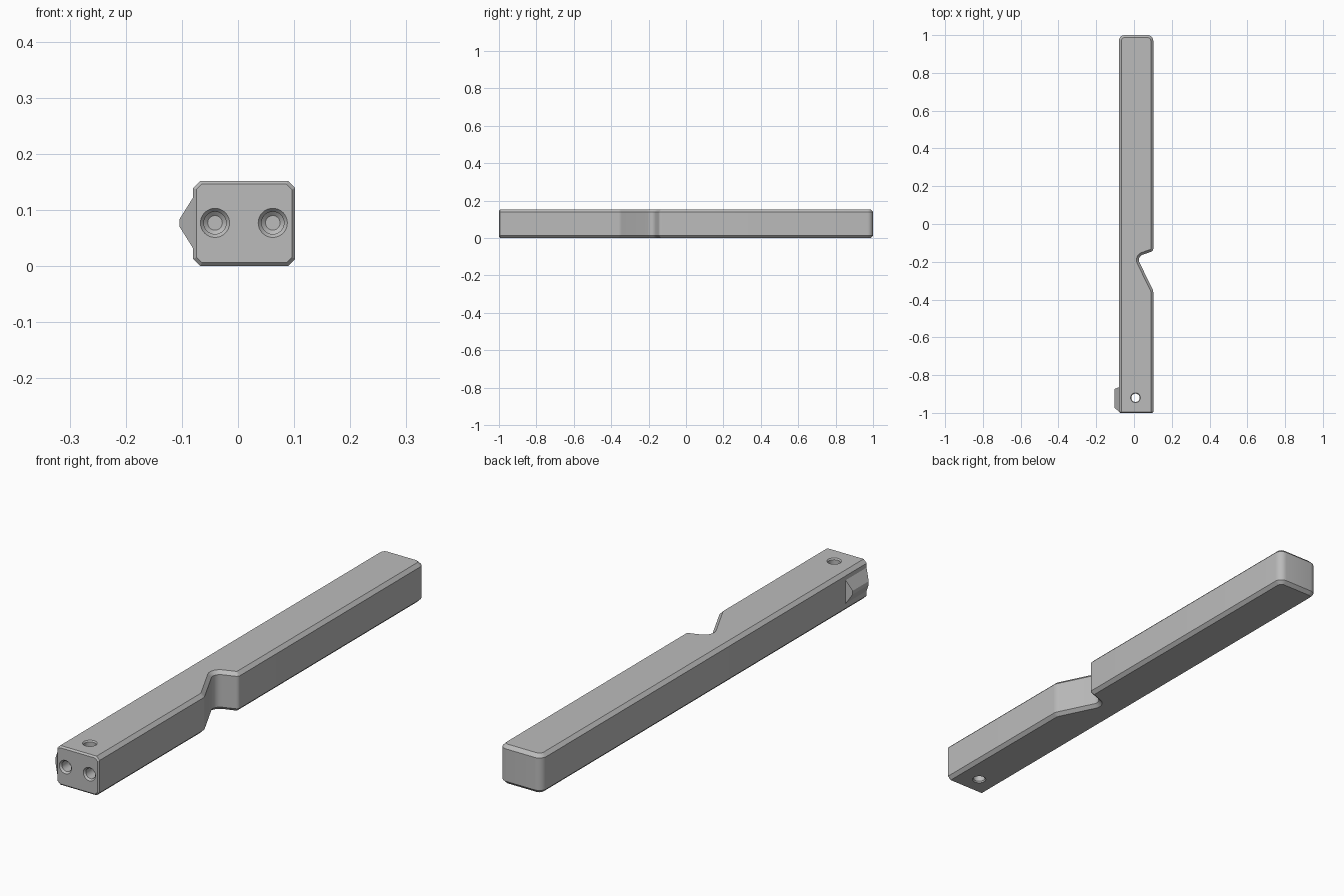
import bpy, bmesh, math
from mathutils import Vector, Matrix

if "Cube" in bpy.data.objects:
    bpy.data.objects.remove(bpy.data.objects["Cube"])

HEIGHT = 0.152
FRONT = -1.0

grey = bpy.data.materials.new("plain_grey")
grey.use_nodes = True
colour = (0.5, 0.5, 0.5, 1)
grey.diffuse_color = colour
grey.node_tree.nodes["Principled BSDF"].inputs["Base Color"].default_value = colour


def make_object(name, bm):
    bmesh.ops.recalc_face_normals(bm, faces=bm.faces[:])
    mesh = bpy.data.meshes.new(name)
    bm.to_mesh(mesh)
    bm.free()
    mesh.materials.append(grey)
    obj = bpy.data.objects.new(name, mesh)
    bpy.context.collection.objects.link(obj)
    return obj


def fillet(corners, steps=7):
    """Round each (x, y, radius) corner of a closed outline."""
    out = []
    for i, (x, y, r) in enumerate(corners):
        p = Vector((x, y))
        if r == 0:
            out.append(p)
            continue
        a = (Vector(corners[i - 1][:2]) - p).normalized()
        b = (Vector(corners[(i + 1) % len(corners)][:2]) - p).normalized()
        half = a.angle(b) / 2
        centre = p + (a + b).normalized() * r / math.sin(half)
        start = p + a * r / math.tan(half) - centre
        end = p + b * r / math.tan(half) - centre
        turn = start.angle_signed(end)
        for k in range(steps + 1):
            out.append(centre + Matrix.Rotation(-turn * k / steps, 2) @ start)
    return out


def turned_cutter(name, profile, location, axis):
    """Closed (radius, depth) profile turned about an axis."""
    bm = bmesh.new()
    verts = [bm.verts.new((r, 0, d)) for r, d in profile]
    edges = [bm.edges.new(pair) for pair in zip(verts, verts[1:])]
    bmesh.ops.spin(bm, geom=verts + edges, cent=(0, 0, 0), axis=(0, 0, 1),
                   angle=math.tau, steps=32)
    bmesh.ops.remove_doubles(bm, verts=bm.verts[:], dist=1e-5)
    turn = Vector((0, 0, 1)).rotation_difference(Vector(axis)).to_matrix().to_4x4()
    bm.transform(Matrix.Translation(location) @ turn)
    return make_object(name, bm)


# Bar outline with the hooked notch in its +x side
outline = fillet([
    (-0.08, FRONT, 0), (0.102, FRONT, 0),
    (0.102, -0.352, 0.04), (0.014, -0.174, 0.03), (0.102, -0.143, 0.016),
    (0.102, 1, 0.03), (-0.08, 1, 0.03)])
bm = bmesh.new()
base = bm.faces.new([bm.verts.new((p.x, p.y, 0)) for p in outline])
top = bmesh.ops.extrude_face_region(bm, geom=[base])["geom"]
bmesh.ops.translate(bm, verts=[g for g in top if isinstance(g, bmesh.types.BMVert)],
                    vec=(0, 0, HEIGHT))
bmesh.ops.recalc_face_normals(bm, faces=bm.faces[:])


def on_front(edge):
    return all(v.co.y < FRONT + 1e-4 for v in edge.verts)


# Broad chamfer along the top and bottom rims, fine one around the front end
rims = [e for e in bm.edges
        if abs(e.verts[0].co.z - e.verts[1].co.z) < 1e-5 and not on_front(e)]
bmesh.ops.bevel(bm, geom=rims, offset=0.013, segments=1, affect='EDGES',
                clamp_overlap=False)
bmesh.ops.bevel(bm, geom=[e for e in bm.edges if on_front(e)], offset=0.006,
                segments=1, affect='EDGES', clamp_overlap=False)
bar = make_object("bar", bm)

# Two blind sockets in the front and one through hole
socket = [(0, -0.02), (0.026, -0.02), (0.026, 0), (0.02, 0.007), (0.02, 0.05),
          (0.013, 0.056), (0, 0.056)]
through = [(0, -0.02), (0.026, -0.02), (0.026, 0), (0.022, 0.005),
           (0.022, HEIGHT - 0.005), (0.026, HEIGHT), (0.026, HEIGHT + 0.02),
           (0, HEIGHT + 0.02)]
cutters = [turned_cutter("socket_cutter", socket, (x, FRONT, 0.077), (0, 1, 0))
           for x in (-0.041, 0.062)]
cutters.append(turned_cutter("hole_cutter", through, (0.008, -0.92, 0), (0, 0, 1)))
bpy.context.view_layer.objects.active = bar
for cutter in cutters:
    cutter.hide_render = True
    mod = bar.modifiers.new("cut", 'BOOLEAN')
    mod.operation = 'DIFFERENCE'
    mod.solver = 'EXACT'
    mod.object = cutter
    bpy.ops.object.modifier_apply(modifier=mod.name)
    bpy.data.objects.remove(cutter)

# Wedge-shaped catch on the -x side, tapered at both ends
bm = bmesh.new()
for x, z, y0, y1 in [(-0.07, 0.06, -0.996, -0.862), (-0.079, 0.047, -0.994, -0.864),
                     (-0.104, 0.007, -0.972, -0.874)]:
    for s in (-1, 1):
        for y in (y0, y1):
            bm.verts.new((x, y, 0.077 + s * z))
bmesh.ops.convex_hull(bm, input=bm.verts[:])
bmesh.ops.dissolve_limit(bm, angle_limit=0.01, verts=bm.verts[:], edges=bm.edges[:])
catch = make_object("side_catch", bm)

# Smooth the rounded corners, keep chamfers crisp
bpy.ops.object.select_all(action='DESELECT')
bar.select_set(True)
bpy.context.view_layer.objects.active = bar
bpy.ops.object.shade_smooth_by_angle(angle=math.radians(30))
